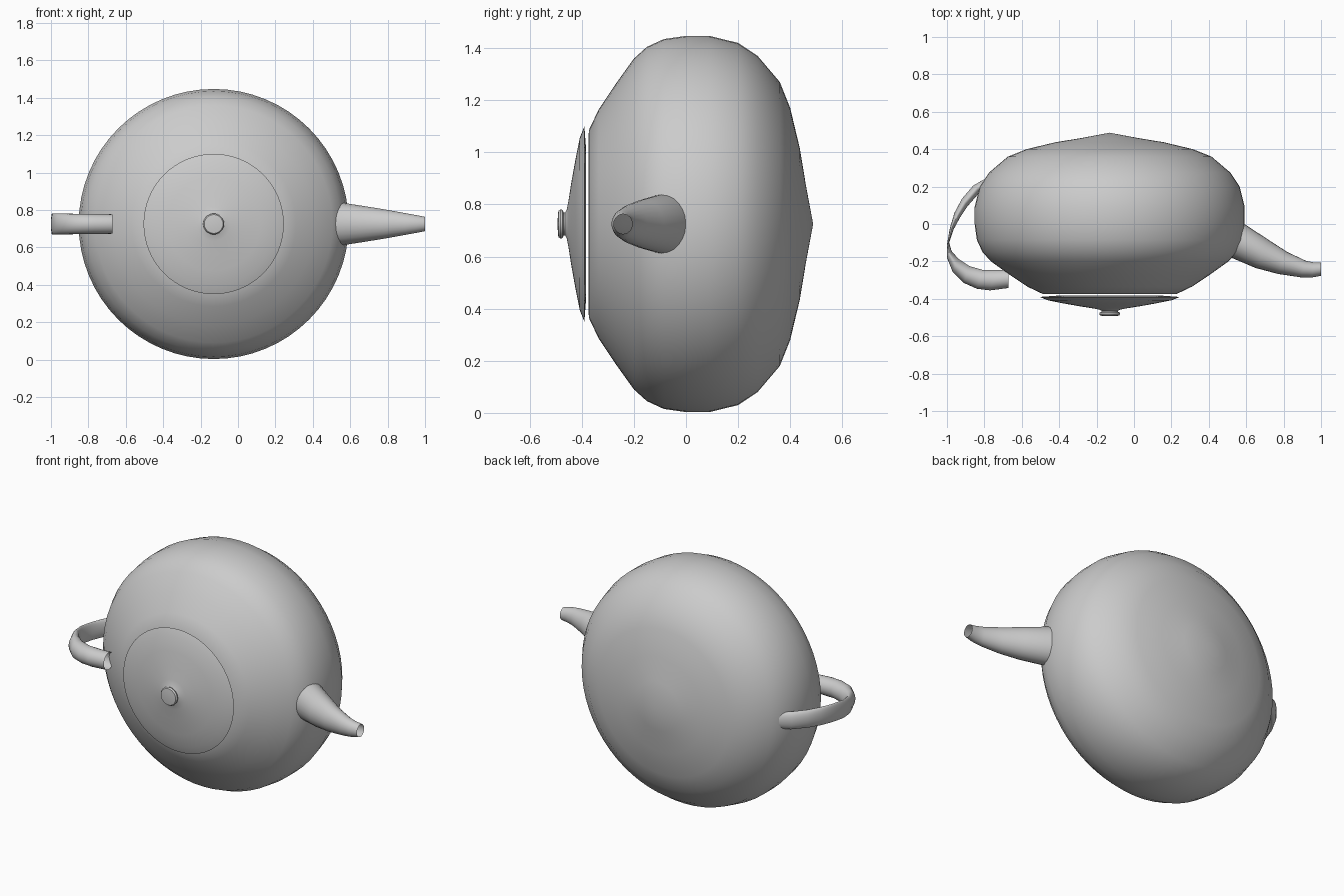
import bpy, bmesh, math
from mathutils import Vector

if "Cube" in bpy.data.objects:
    bpy.data.objects.remove(bpy.data.objects["Cube"])

CX, CZ = -0.13, 0.725          # axis of the round body, running along y

grey = bpy.data.materials.new("plain_grey")
grey.diffuse_color = (0.6, 0.6, 0.6, 1)
grey.use_nodes = True
grey.node_tree.nodes["Principled BSDF"].inputs["Base Color"].default_value = grey.diffuse_color


def loft(name, rings, closed_loop=False):
    """Skin a list of vertex rings; a one-point ring becomes a pole."""
    bm = bmesh.new()
    rows = [[bm.verts.new(p) for p in ring] for ring in rings]
    for a, b in zip(rows, rows[1:]):
        n = max(len(a), len(b))
        for i in range(n):
            j = (i + 1) % n
            if len(a) == 1:
                bm.faces.new((a[0], b[j], b[i]))
            elif len(b) == 1:
                bm.faces.new((a[i], a[j], b[0]))
            else:
                bm.faces.new((a[i], a[j], b[j], b[i]))
    bmesh.ops.recalc_face_normals(bm, faces=bm.faces)
    mesh = bpy.data.meshes.new(name)
    bm.to_mesh(mesh)
    bm.free()
    mesh.materials.append(grey)
    obj = bpy.data.objects.new(name, mesh)
    bpy.context.collection.objects.link(obj)
    bpy.ops.object.select_all(action='DESELECT')
    obj.select_set(True)
    bpy.context.view_layer.objects.active = obj
    bpy.ops.object.shade_smooth_by_angle(angle=math.radians(42))
    return obj


def turned(name, profile, n=64):
    """Revolve (radius, y) points about the body axis."""
    rings = []
    for r, y in profile:
        if r == 0:
            rings.append([(CX, y, CZ)])
        else:
            rings.append([(CX + r * math.cos(t), y, CZ + r * math.sin(t))
                          for t in (2 * math.pi * i / n for i in range(n))])
    return loft(name, rings)


def tube(name, sections, n=24):
    """Open tube from (edge point, opposite edge point, half height)."""
    rings = []
    for a, b, h in sections:
        a, b = Vector((*a, CZ)), Vector((*b, CZ))
        mid, half = (a + b) / 2, (a - b) / 2
        rings.append([mid + half * math.cos(t) + Vector((0, 0, h * math.sin(t)))
                      for t in (2 * math.pi * i / n for i in range(n))])
    return loft(name, rings)


# Round pot with a shallow pointed base
turned("body", [
    (0, -0.375), (0.28, -0.375), (0.36, -0.373), (0.44, -0.335), (0.54, -0.268),
    (0.635, -0.20), (0.68, -0.15), (0.71, -0.085), (0.722, 0.0), (0.722, 0.09),
    (0.695, 0.20), (0.645, 0.275), (0.545, 0.36), (0.445, 0.40),
    (0.29, 0.437), (0.15, 0.46), (0, 0.488)])

# Lid with thin rim and small knob
turned("lid", [
    (0, -0.383), (0.28, -0.383), (0.375, -0.39), (0.33, -0.408), (0.25, -0.424),
    (0.16, -0.44), (0.09, -0.451), (0.055, -0.458), (0.043, -0.464),
    (0.045, -0.470), (0.054, -0.474), (0.056, -0.482), (0.050, -0.490),
    (0.03, -0.492), (0, -0.493)])

# Tapering open spout
tube("spout", [
    ((0.54, 0.02), (0.47, -0.16), 0.112),
    ((0.59, 0.0), (0.52, -0.18), 0.114),
    ((0.72, -0.085), (0.65, -0.235), 0.094),
    ((0.82, -0.15), (0.77, -0.267), 0.076),
    ((0.92, -0.197), (0.89, -0.285), 0.056),
    ((0.96, -0.205), (0.95, -0.286), 0.047),
    ((1.0, -0.206), (1.0, -0.277), 0.038)])

# Curved handle, pinched thin at its outermost bend
tube("handle", [
    ((-0.67, -0.245), (-0.67, -0.342), 0.052),
    ((-0.73, -0.245), (-0.77, -0.355), 0.053),
    ((-0.81, -0.245), (-0.84, -0.346), 0.054),
    ((-0.88, -0.225), (-0.91, -0.315), 0.055),
    ((-0.94, -0.185), (-0.97, -0.255), 0.056),
    ((-0.975, -0.145), (-1.0, -0.18), 0.056),
    ((-0.988, -0.10), (-1.0, -0.11), 0.056),
    ((-0.965, -0.03), (-0.984, -0.02), 0.056),
    ((-0.93, 0.035), (-0.96, 0.06), 0.055),
    ((-0.89, 0.095), (-0.92, 0.135), 0.054),
    ((-0.82, 0.175), (-0.86, 0.205), 0.053),
    ((-0.77, 0.20), (-0.80, 0.24), 0.05)])
